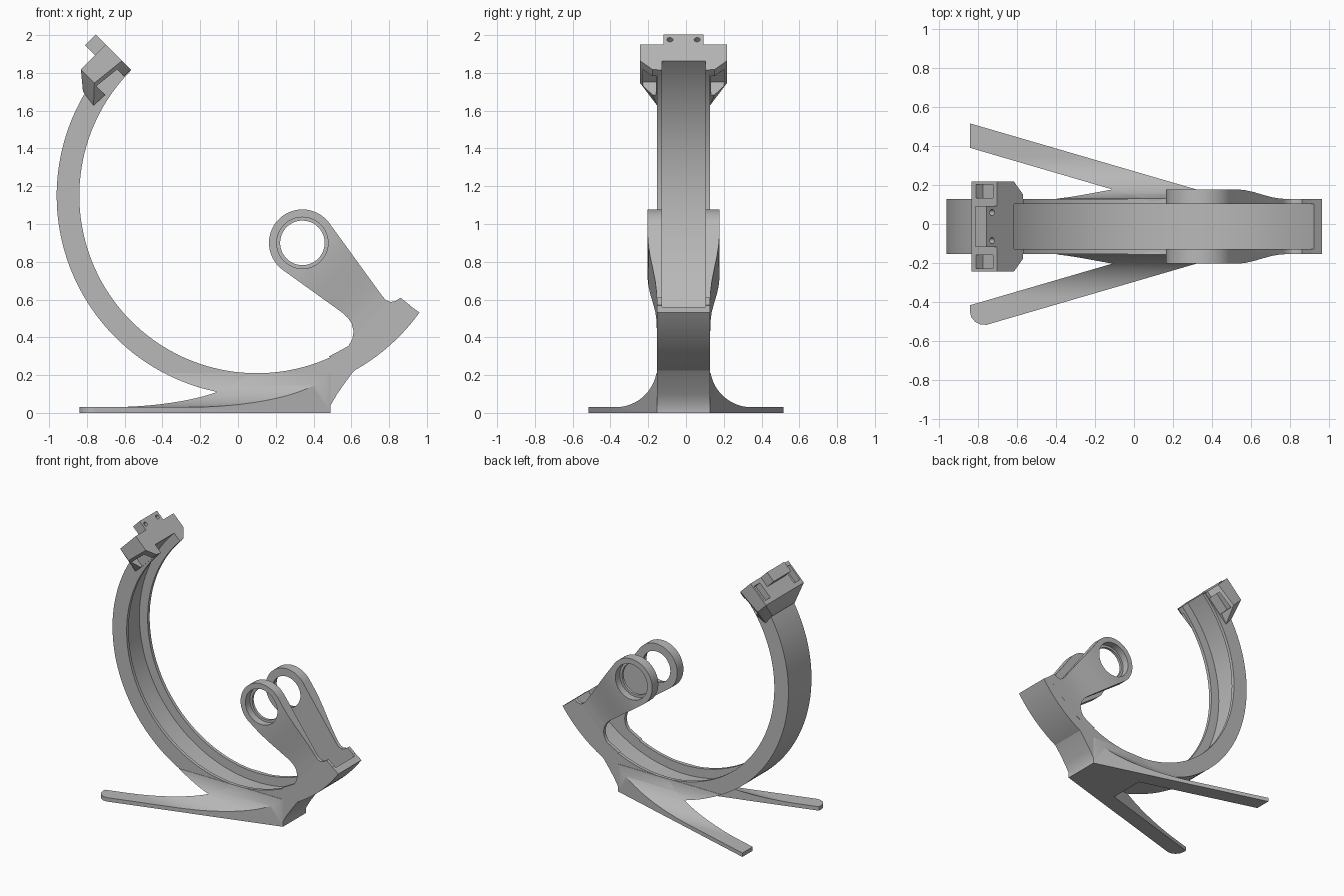
import bpy, bmesh
from math import sin, cos, radians, sqrt
from mathutils import Vector

if "Cube" in bpy.data.objects:
    bpy.data.objects.remove(bpy.data.objects["Cube"])

grey = bpy.data.materials.new("matte grey")
grey.use_nodes = True
grey.diffuse_color = (0.48, 0.48, 0.48, 1)
grey.node_tree.nodes["Principled BSDF"].inputs["Base Color"].default_value = (0.48, 0.48, 0.48, 1)

OFFSET_Y = -0.013          # symmetry plane of the arm
CX, CZ = 0.10, 1.15        # centre of the big arc
R_IN, R_FLOOR, R_OUT = 0.94, 1.01, 1.06
HALF, CHANNEL = 0.14, 0.115
Q = sqrt(0.5)


# Mappings from profile coordinates (a, b) and extrusion h to space
def side(a, b, h): return Vector((a, h, b))
def plan(a, b, h): return Vector((a, b, h))
def plan_neg(a, b, h): return Vector((a, -b, h))
def cross(a, b, h): return Vector((h, a, b))
def cross_neg(a, b, h): return Vector((h, -a, b))
def along_ear(a, b, h): return Vector((0.341 + Q * (a + h), b, 0.9 + Q * (h - a)))
def at_tip(r, w, y): return Vector((CX - Q * (r + w), y, CZ + Q * (r - w)))


def arc(cx, cy, r, start, end, n):
    angles = [radians(start + (end - start) * i / n) for i in range(n + 1)]
    return [(cx + r * cos(t), cy + r * sin(t)) for t in angles]


def circle(cx, cy, r, n=48):
    return arc(cx, cy, r, 0, 360, n)[:-1]


def to_object(name, bm):
    bmesh.ops.recalc_face_normals(bm, faces=bm.faces)
    me = bpy.data.meshes.new(name)
    bm.to_mesh(me)
    bm.free()
    ob = bpy.data.objects.new(name, me)
    bpy.context.collection.objects.link(ob)
    return ob


def prism(name, pts, lo, hi, mapping):
    bm = bmesh.new()
    a = [bm.verts.new(mapping(p[0], p[1], lo)) for p in pts]
    b = [bm.verts.new(mapping(p[0], p[1], hi)) for p in pts]
    bm.faces.new(a)
    bm.faces.new(b)
    for i in range(len(pts)):
        j = (i + 1) % len(pts)
        bm.faces.new((a[i], a[j], b[j], b[i]))
    return to_object(name, bm)


def bake(ob):
    bpy.context.view_layer.update()
    dg = bpy.context.evaluated_depsgraph_get()
    me = bpy.data.meshes.new_from_object(ob.evaluated_get(dg))
    ob.modifiers.clear()
    ob.data = me


def boolean(ob, cutter, operation):
    cutter.hide_render = True
    mod = ob.modifiers.new("cut", 'BOOLEAN')
    mod.operation, mod.solver, mod.object = operation, 'EXACT', cutter
    bake(ob)
    bpy.data.objects.remove(cutter)


def finish(ob, mirror=False):
    if mirror:
        mod = ob.modifiers.new("mirror", 'MIRROR')
        mod.use_axis = (False, True, False)
        mod.use_mirror_merge = False
        bake(ob)
    ob.data.materials.clear()
    ob.data.materials.append(grey)
    ob.data.shade_smooth()
    ob.data.set_sharp_from_angle(angle=radians(32))
    ob.location.y = OFFSET_Y


# Curved arm: channel section swept along the arc
section = [(R_OUT, -HALF), (R_OUT, HALF), (R_IN, HALF), (R_IN, CHANNEL),
           (R_FLOOR, CHANNEL), (R_FLOOR, -CHANNEL), (R_IN, -CHANNEL), (R_IN, -HALF)]
bm = bmesh.new()
rings = []
for c, s in arc(0, 0, 1, 135, 324.3, 96):
    rings.append([bm.verts.new((CX + r * c, y, CZ + r * s)) for r, y in section])
for r0, r1 in zip(rings, rings[1:]):
    for i in range(len(section)):
        j = (i + 1) % len(section)
        bm.faces.new((r0[i], r0[j], r1[j], r1[i]))
bm.faces.new(rings[0])
bm.faces.new(rings[-1])
finish(to_object("curved_arm", bm))

# Heel block joining the arm to the ground
heel = [(0.06, 0), (0.49, 0), (0.49, 0.04), (0.525, 0.1), (0.56, 0.15), (0.6, 0.205), (0.65, 0.262)]
heel += arc(CX, CZ, 1.035, 305, 268, 16)
finish(prism("heel_block", heel, -HALF, HALF, side))

# Splayed legs: a filleted section trimmed to the leg outline
fillet = [(0.13, 0), (0.6, 0), (0.6, 0.03)] + arc(0.36, 0.25, 0.22, 270, 190, 24) + [(0.13, 0.21)]
inner = [(-0.84, 0.403), (0.06, 0.14), (0.06, 0.13), (0.49, 0.13), (0.49, 0.14)]
square_tip = [(-0.84, 0.528)]
round_tip = [(-0.755, 0.503), (-0.785, 0.501), (-0.812, 0.488), (-0.832, 0.465), (-0.84, 0.435)]
for name, tip, to_cross, to_plan in (("left_leg", square_tip, cross, plan),
                                     ("right_leg", round_tip, cross_neg, plan_neg)):
    leg = prism(name, fillet, -0.9, 0.49, to_cross)
    boolean(leg, prism("leg_outline", inner + tip, -0.1, 0.5, to_plan), 'INTERSECT')
    finish(leg)

# Flare where the legs blend into the underside of the arm
flare = prism("arm_flare", fillet, -0.6, 0.485, cross)
outline = [(-0.7, 0.12), (0.49, 0.12), (0.49, 0.139), (-0.7, 0.486)]
boolean(flare, prism("flare_outline", outline, -0.1, 0.5, plan), 'INTERSECT')
boolean(flare, prism("flare_disc", circle(CX, CZ, R_OUT, 180), -0.1, 0.7, side), 'INTERSECT')
finish(flare, mirror=True)

# Pair of ears with bearing rings
ear_profile = arc(0.341, 0.9, 0.177, 33, 232, 40)
ear_profile += [(0.553, 0.53), (0.58, 0.505), (0.602, 0.473), (0.612, 0.43), (0.605, 0.39),
                (0.585, 0.355), (0.55, 0.335), (0.48, 0.298), (0.55, 0.28), (0.7, 0.36),
                (0.85, 0.5), (0.91, 0.57), (0.86, 0.61), (0.835, 0.592), (0.807, 0.587),
                (0.783, 0.597), (0.765, 0.617)]
ears = prism("bearing_ears", ear_profile, CHANNEL, 0.25, side)
taper = [(-0.4, 0.05), (-0.4, 0.19), (0.11, 0.19), (0.17, 0.186), (0.24, 0.177), (0.32, 0.163),
         (0.4, 0.15), (0.47, 0.143), (0.55, 0.1405), (0.9, 0.1405), (0.9, 0.05)]
boolean(ears, prism("ear_taper", taper, -0.7, 0.7, along_ear), 'INTERSECT')
boolean(ears, prism("bore", circle(0.341, 0.9, 0.118), 0.05, 0.3, side), 'DIFFERENCE')
boolean(ears, prism("bearing_seat", circle(0.341, 0.9, 0.136), 0.135, 0.3, side), 'DIFFERENCE')
finish(ears, mirror=True)


def tip_box(name, r0, r1, w0, w1, y0, y1):
    return prism(name, [(r0, w0), (r1, w0), (r1, w1), (r0, w1)], y0, y1, at_tip)


# Head block at the upper end of the arm
corners = [(0.945, 0, 0.165), (1.01, 0, 0.23), (1.131, 0, 0.23), (1.131, 0.187, 0.23),
           (1.03, 0.187, 0.23), (0.949, 0.274, 0.14), (1.04, 0.262, 0.14), (0.945, 0.187, 0.165)]
bm = bmesh.new()
for r, w, y in corners:
    for s in (1, -1):
        bm.verts.new(at_tip(r, w, s * y))
bmesh.ops.convex_hull(bm, input=bm.verts)
bmesh.ops.dissolve_limit(bm, angle_limit=0.01, verts=bm.verts, edges=bm.edges)
head = to_object("head_block", bm)
boolean(head, tip_box("channel_cut", 0.7, R_FLOOR, -0.1, 0.4, -CHANNEL, CHANNEL), 'DIFFERENCE')
for s in (1, -1):
    lo, hi = sorted((s * 0.145, s * 0.215))
    boolean(head, tip_box("outer_pocket", 1.08, 1.2, 0.03, 0.155, lo, hi), 'DIFFERENCE')
    boolean(head, tip_box("inner_pocket", 0.9, 1.04, 0.05, 0.19, lo, hi), 'DIFFERENCE')
finish(head)

# Screw tab on the head block
tab = tip_box("screw_tab", 1.12, 1.207, 0, 0.08, -0.105, 0.105)
for s in (1, -1):
    hole = prism("screw_hole", circle(1.168, s * 0.072, 0.016, 20), -0.05, 0.06,
                 lambda r, y, w: at_tip(r, w, y))
    boolean(tab, hole, 'DIFFERENCE')
finish(tab)
